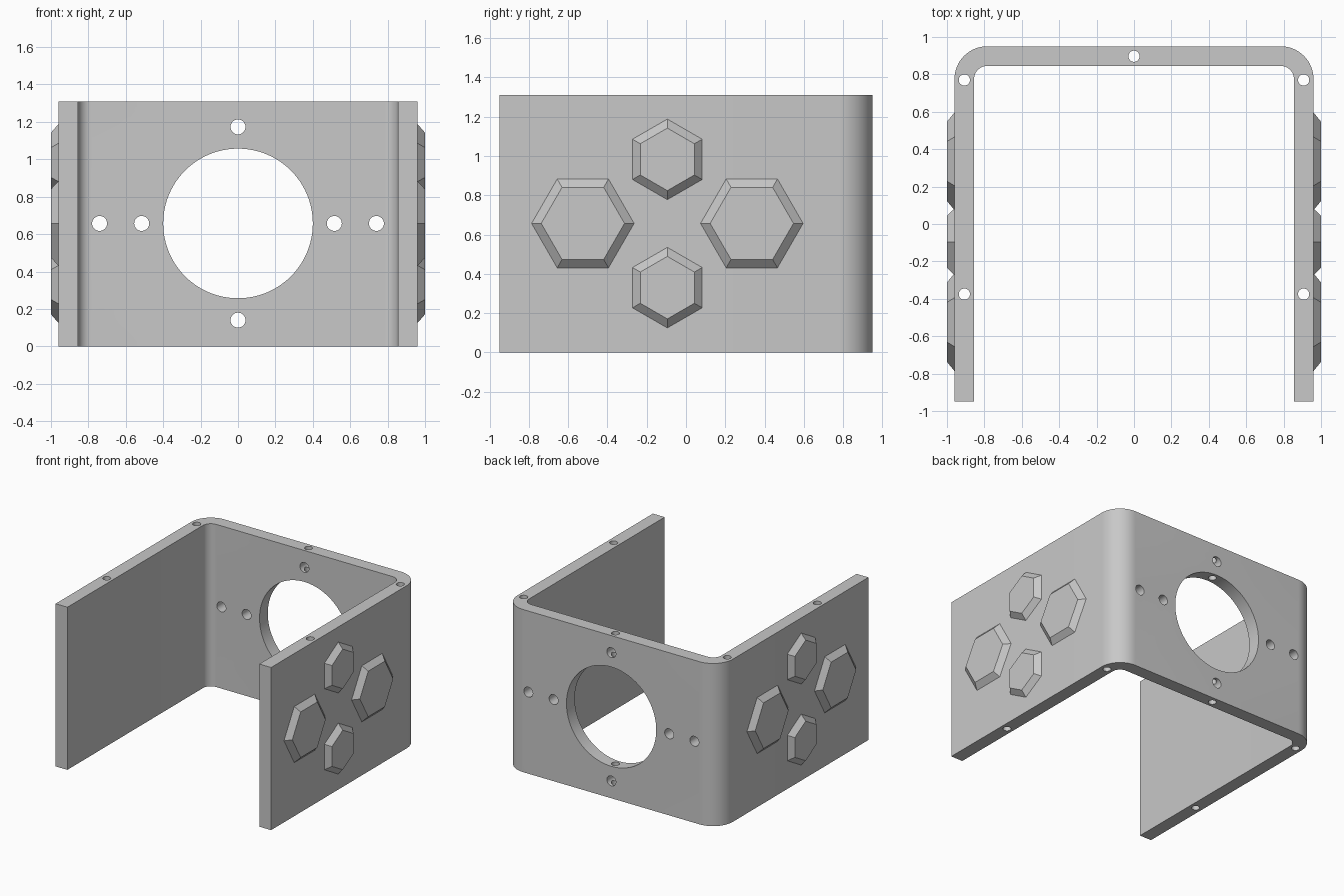
import bpy, bmesh
from math import cos, sin, pi, radians
from mathutils import Matrix, Vector

cube = bpy.data.objects.get("Cube")
if cube:
    bpy.data.objects.remove(cube, do_unlink=True)

HEIGHT, MID = 1.31, 0.657
OUTER, INNER, BACK, FRONT = 0.96, 0.855, 0.95, -0.95
WALL = OUTER - INNER

grey = bpy.data.materials.new("plain grey")
grey.use_nodes = True
grey.diffuse_color = (0.58, 0.58, 0.58, 1)
grey.node_tree.nodes["Principled BSDF"].inputs["Base Color"].default_value = (0.58, 0.58, 0.58, 1)


def make_object(name, bm):
    bmesh.ops.recalc_face_normals(bm, faces=bm.faces)
    mesh = bpy.data.meshes.new(name)
    bm.to_mesh(mesh)
    bm.free()
    mesh.materials.append(grey)
    obj = bpy.data.objects.new(name, mesh)
    bpy.context.collection.objects.link(obj)
    return obj


def corner(half_width, back, radius, steps=16):
    """Half of a U outline on +x, from the front edge round the back corner."""
    arc = [i * pi / 2 / steps for i in range(steps + 1)]
    return [(half_width, FRONT)] + [(half_width - radius + radius * cos(a),
                                     back - radius + radius * sin(a)) for a in arc]


def u_line(*args):
    right = corner(*args)
    return right + [(-x, y) for x, y in reversed(right)]


# U-shaped wall with rounded back corners
bm = bmesh.new()
outline = u_line(OUTER, BACK, 0.175) + u_line(INNER, BACK - WALL, 0.07)[::-1]
base = bm.faces.new([bm.verts.new((x, y, 0)) for x, y in outline])
raised = bmesh.ops.extrude_face_region(bm, geom=[base])["geom"]
bmesh.ops.translate(bm, vec=(0, 0, HEIGHT),
                    verts=[v for v in raised if isinstance(v, bmesh.types.BMVert)])
bracket = make_object("bracket_wall", bm)


# Cutters for the drilled holes
def cylinders(name, centres, radius, depth, turn, sides):
    bm = bmesh.new()
    for c in centres:
        bmesh.ops.create_cone(bm, cap_ends=True, segments=sides, radius1=radius, radius2=radius,
                              depth=depth, matrix=Matrix.Translation(c) @ turn)
    obj = make_object(name, bm)
    obj.hide_render = True
    return obj


along_y = Matrix.Rotation(radians(90), 4, 'X')
y_wall = BACK - WALL / 2
plate_holes = [(x, y_wall, MID) for x in (-0.74, -0.515, 0.515, 0.74)]
plate_holes += [(0, y_wall, z) for z in (0.14, 1.173)]
edge_holes = [(0, 0.897, MID)] + [(s * 0.907, y, MID) for s in (-1, 1) for y in (0.77, -0.375)]
cutters = [
    cylinders("large_opening_cutter", [(0, y_wall, MID)], 0.4, 0.4, along_y, 96),
    cylinders("plate_hole_cutter", plate_holes, 0.04, 0.4, along_y, 32),
    cylinders("edge_hole_cutter", edge_holes, 0.03, 2, Matrix.Identity(4), 32),
]
bpy.context.view_layer.objects.active = bracket
for cutter in cutters:
    mod = bracket.modifiers.new(cutter.name, 'BOOLEAN')
    mod.operation, mod.solver, mod.object = 'DIFFERENCE', 'EXACT', cutter
    bpy.ops.object.modifier_apply(modifier=mod.name)
    bpy.data.objects.remove(cutter, do_unlink=True)

bpy.ops.object.select_all(action='DESELECT')
bracket.select_set(True)
bpy.ops.object.shade_smooth_by_angle(angle=radians(30))


# Bevelled hexagonal bosses on both outer sides
def hex_boss(name, side, y, z, r_base, r_top, phase):
    bm = bmesh.new()
    rings = []
    for x, r in ((OUTER, r_base), (1.0, r_top)):
        angles = [phase + i * pi / 3 for i in range(6)]
        rings.append([bm.verts.new((side * x, y + r * cos(a), z + r * sin(a))) for a in angles])
    for ring in rings:
        bm.faces.new(ring)
    for i in range(6):
        j = (i + 1) % 6
        bm.faces.new((rings[0][i], rings[0][j], rings[1][j], rings[1][i]))
    make_object(name, bm)


for side, label in ((1, "left"), (-1, "right")):
    hex_boss(label + "_front_boss", side, -0.525, MID, 0.261, 0.212, 0)
    hex_boss(label + "_back_boss", side, 0.335, MID, 0.261, 0.212, 0)
    hex_boss(label + "_upper_boss", side, -0.095, 0.983, 0.205, 0.159, pi / 2)
    hex_boss(label + "_lower_boss", side, -0.095, 0.33, 0.205, 0.159, pi / 2)
